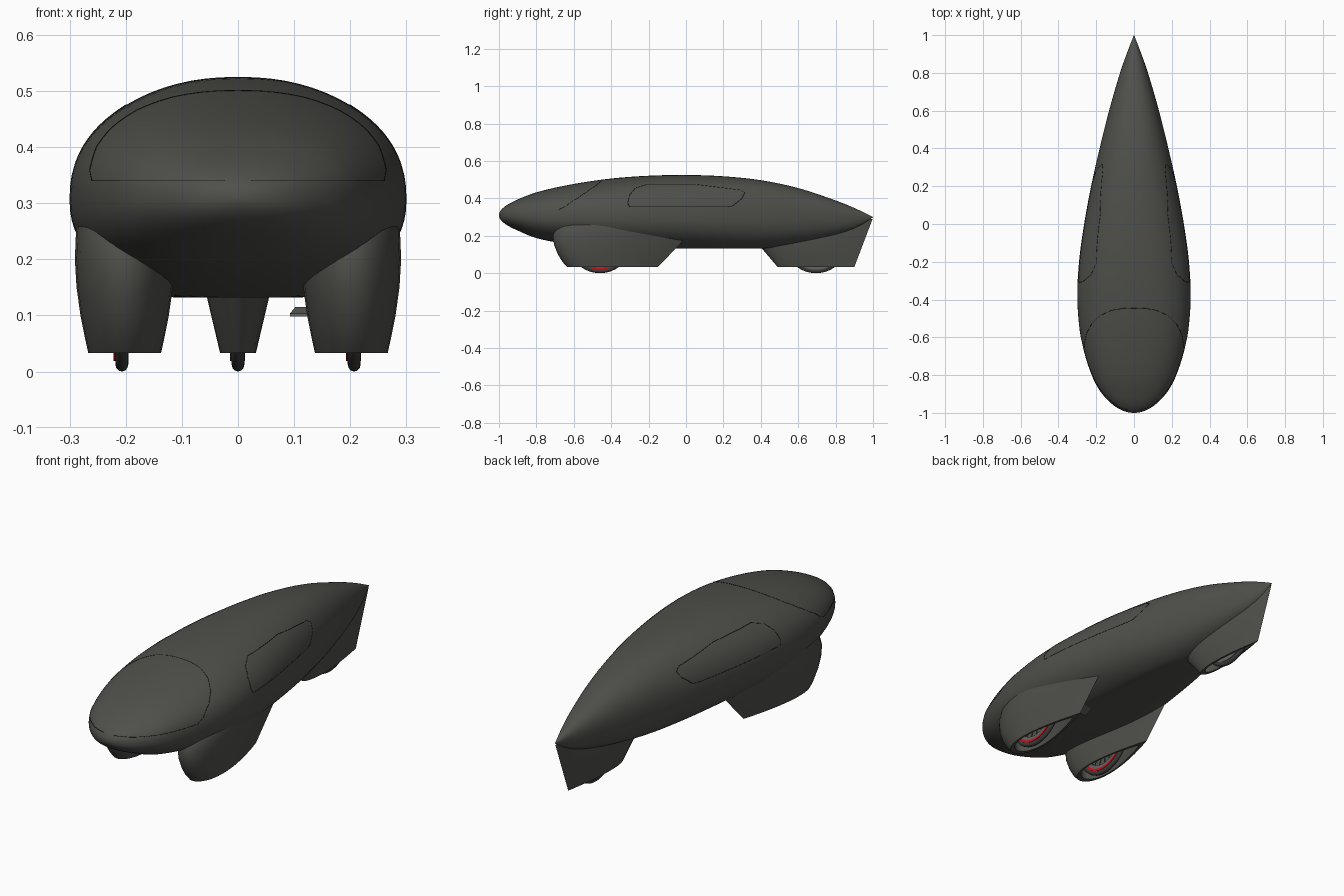
import bpy, bmesh, math

cube = bpy.data.objects.get("Cube")
if cube:
    bpy.data.objects.remove(cube, do_unlink=True)


def material(name, r, g, b):
    m = bpy.data.materials.new(name)
    m.use_nodes = True
    m.diffuse_color = (r, g, b, 1)
    m.node_tree.nodes["Principled BSDF"].inputs["Base Color"].default_value = (r, g, b, 1)
    return m


SHELL = material("charcoal shell", 0.078, 0.079, 0.07)
TYRE = material("tyre dark grey", 0.045, 0.045, 0.043)
RIM = material("rim grey", 0.13, 0.13, 0.125)
RED = material("rim red", 0.6, 0.005, 0.01)
SEAM = material("seam black", 0.008, 0.008, 0.008)


def finish(name, bm, mat, angle=40):
    bmesh.ops.recalc_face_normals(bm, faces=bm.faces)
    mesh = bpy.data.meshes.new(name)
    bm.to_mesh(mesh)
    bm.free()
    mesh.materials.append(mat)
    obj = bpy.data.objects.new(name, mesh)
    bpy.context.collection.objects.link(obj)
    bpy.ops.object.select_all(action='DESELECT')
    obj.select_set(True)
    bpy.context.view_layer.objects.active = obj
    bpy.ops.object.shade_smooth_by_angle(angle=math.radians(angle))
    return obj


def loft(name, rings, mat, angle=40):
    """Skin a list of closed point rings and cap both ends."""
    bm = bmesh.new()
    loops = [[bm.verts.new(p) for p in ring] for ring in rings]
    n = len(loops[0])
    for a, b in zip(loops, loops[1:]):
        for i in range(n):
            j = (i + 1) % n
            bm.faces.new((a[i], a[j], b[j], b[i]))
    bm.faces.new(loops[0])
    bm.faces.new(loops[-1])
    return finish(name, bm, mat, angle)


# Body profiles along the length: (y, half width, top, bottom)
PROFILE = [(-1, 0, .31, .31), (-.9, .168, .394, .228), (-.8, .224, .432, .188),
           (-.6, .281, .477, .15), (-.4, .3, .506, .13), (-.2, .291, .521, .12),
           (0, .264, .525, .12), (.2, .227, .518, .12), (.4, .182, .497, .128),
           (.6, .132, .455, .155), (.8, .074, .389, .2), (.92, .032, .34, .245), (1, 0, .3, .3)]
KNOTS = [math.sqrt(p[0] + 1) for p in PROFILE]
FLOOR, POWER, BELLY = .132, 2.28, 2.25


def sample(y, col):
    """Smooth interpolation, rounded at the nose."""
    s = math.sqrt(max(y + 1, 0))
    v = [p[col] for p in PROFILE]
    last = len(v) - 1
    i = max(k for k in range(last) if KNOTS[k] <= s + 1e-9)

    def slope(k):
        a, b = max(k - 1, 0), min(k + 1, last)
        return (v[b] - v[a]) / (KNOTS[b] - KNOTS[a])
    h = KNOTS[i + 1] - KNOTS[i]
    t = (s - KNOTS[i]) / h
    return ((2*t**3 - 3*t*t + 1) * v[i] + (t**3 - 2*t*t + t) * h * slope(i)
            + (3*t*t - 2*t**3) * v[i + 1] + (t**3 - t*t) * h * slope(i + 1))


def middle(y):
    return .305 - .005 * y


def section(y, n=72):
    w, mid = max(sample(y, 1), .0006), middle(y)
    up = max(sample(y, 2) - mid, .0006)
    down = max(mid - sample(y, 3), .0006)
    ring = []
    for k in range(n):
        a = 2 * math.pi * k / n
        c, s = math.cos(a), math.sin(a)
        e = 2 / (POWER if s > 0 else BELLY)
        x = math.copysign(w * abs(c) ** e, c)
        z = mid + math.copysign((up if s > 0 else down) * abs(s) ** e, s)
        ring.append((x, y, max(z, FLOOR)))
    return ring


STEPS = 80
loft("body", [section(2 * (i / STEPS) ** 2 - 1) for i in range(STEPS + 1)], SHELL, 50)


# Wheel fairings: stacked teardrop outlines with an open wheel well below
def teardrop(x, z, lead, trail, half, n=20):
    side = []
    for k in range(n + 1):
        u = (1 - math.cos(math.pi * k / n)) / 2
        f = 10 * (.2969 * math.sqrt(u) - .126*u - .3516*u*u + .2843*u**3 - .1036*u**4)
        side.append((lead + (trail - lead) * u, half * max(f, 0)))
    return ([(x + h, y, z) for y, h in side]
            + [(x - h, y, z) for y, h in side[-2:0:-1]])


def fairing(name, x, levels):
    z, lead, trail, half = levels[-1]
    well = [(z, lead + .03, trail - .05, half - .008),
            (z + .1, lead + .02, trail - .02, half - .006)]
    loft(name, [teardrop(x, *lv) for lv in levels + well], SHELL)


FRONT = [(.275, -.66, .08), (.25, -.695, .087), (.2, -.712, .089), (.15, -.705, .086),
         (.1, -.685, .079), (.06, -.66, .071), (.033, -.635, .065)]
front_levels = [(z, lead, .96 * (z - .033) - .15, half) for z, lead, half in FRONT]
rear_levels = [(z, .49 - .85 * (z - .033), .9 + .38 * (z - .033), min(.032 + .237 * (z - .033), .06))
               for z in (.29, .2, .14, .08, .033)]


# Wheels: turned rings plus spokes
def lathe(name, centre, profile, mat, n=64):
    bm = bmesh.new()
    cx, cy, cz = centre
    loops = []
    for k in range(n):
        a = 2 * math.pi * k / n
        loops.append([bm.verts.new((cx + o, cy + r * math.cos(a), cz + r * math.sin(a)))
                      for o, r in profile])
    m = len(profile)
    for k in range(n):
        a, b = loops[k], loops[(k + 1) % n]
        for i in range(m):
            j = (i + 1) % m
            bm.faces.new((a[i], a[j], b[j], b[i]))
    return finish(name, bm, mat)


def band(right, left, inner, outer):
    return [(-right, inner), (left, inner), (left, outer), (-right, outer)]


def wheel(name, x, y, rim_mat):
    r = .17
    centre = (x, y, r)
    oval = [(.0115 * math.cos(a), r - .013 + .013 * math.sin(a))
            for a in (2 * math.pi * k / 12 for k in range(12))]
    lathe(name + "_tyre", centre, oval, TYRE)
    lathe(name + "_rim", centre, band(.0145, .0122, .14, .151), rim_mat)
    lathe(name + "_inner_rim", centre, band(.009, .009, .122, .14), RIM)
    lathe(name + "_hub", centre, band(.012, .012, .004, .025), RIM)
    bm = bmesh.new()
    for k in range(20):
        a = 2 * math.pi * k / 20
        c, s = math.cos(a), math.sin(a)
        geom = bmesh.ops.create_cube(bm, size=1)["verts"]
        for v in geom:
            t, d = v.co.y * .005, .075 + v.co.z * .11
            v.co = (x + v.co.x * .005, y + d * c - t * s, r + d * s + t * c)
    finish(name + "_spokes", bm, RIM)


for label, side in (("left", 1), ("right", -1)):
    fairing("front_fairing_" + label, side * .202, front_levels)
    wheel("front_wheel_" + label, side * .207, -.46, RED)
fairing("rear_fairing", 0, rear_levels)
wheel("rear_wheel", 0, .695, RIM)

# Small slanted step plate inside the left fairing
bm = bmesh.new()
for v in bmesh.ops.create_cube(bm, size=1)["verts"]:
    v.co = (.135 + v.co.x * .075 + v.co.y * .01, -.21 + v.co.y * .06,
            .107 + v.co.z * .005 + v.co.y * .012)
finish("step_plate", bm, RIM)


# Panel seams following the body skin
def on_skin(y, z, side):
    ratio = (z - middle(y)) / (sample(y, 2) - middle(y))
    return (side * sample(y, 1) * max(1 - min(ratio, 1) ** POWER, 0) ** (1 / POWER), y, z)


def on_top(x, y):
    ratio = min(abs(x) / sample(y, 1), 1)
    rise = sample(y, 2) - middle(y)
    return (x, y, middle(y) + rise * (1 - ratio ** POWER) ** (1 / POWER))


def dense(points, n=10):
    out = []
    for a, b in zip(points, points[1:]):
        out += [tuple(p + (q - p) * k / n for p, q in zip(a, b)) for k in range(n)]
    return out + [points[-1]]


def seam(name, points):
    data = bpy.data.curves.new(name, 'CURVE')
    data.dimensions = '3D'
    data.bevel_depth = .001
    data.bevel_resolution = 0
    line = data.splines.new('POLY')
    line.points.add(len(points) - 1)
    for p, co in zip(line.points, points):
        p.co = (*co, 1)
    line.use_cyclic_u = True
    data.materials.append(SEAM)
    bpy.context.collection.objects.link(bpy.data.objects.new(name, data))


arch = [(0, -.445), (.06, -.447), (.12, -.457), (.18, -.485), (.225, -.53), (.252, -.58), (.264, -.64)]
half_screen = [on_top(x, y) for x, y in dense(arch, 5)]
nose = -.985
half_screen += [on_skin(-.68 + (nose + .68) * math.sin(math.pi / 2 * k / 30), .34, 1)
                for k in range(31)]
seam("windscreen_seam", half_screen + [(-x, y, z) for x, y, z in reversed(half_screen)])

window = [(-.3, .355), (-.312, .375), (-.3, .42), (-.27, .455), (-.21, .475), (.05, .475),
          (.29, .445), (.315, .43), (.3, .4), (.25, .36), (.22, .355), (-.3, .355)]
for label, side in (("left", 1), ("right", -1)):
    seam("side_window_seam_" + label, [on_skin(y, z, side) for y, z in dense(window)[:-1]])
